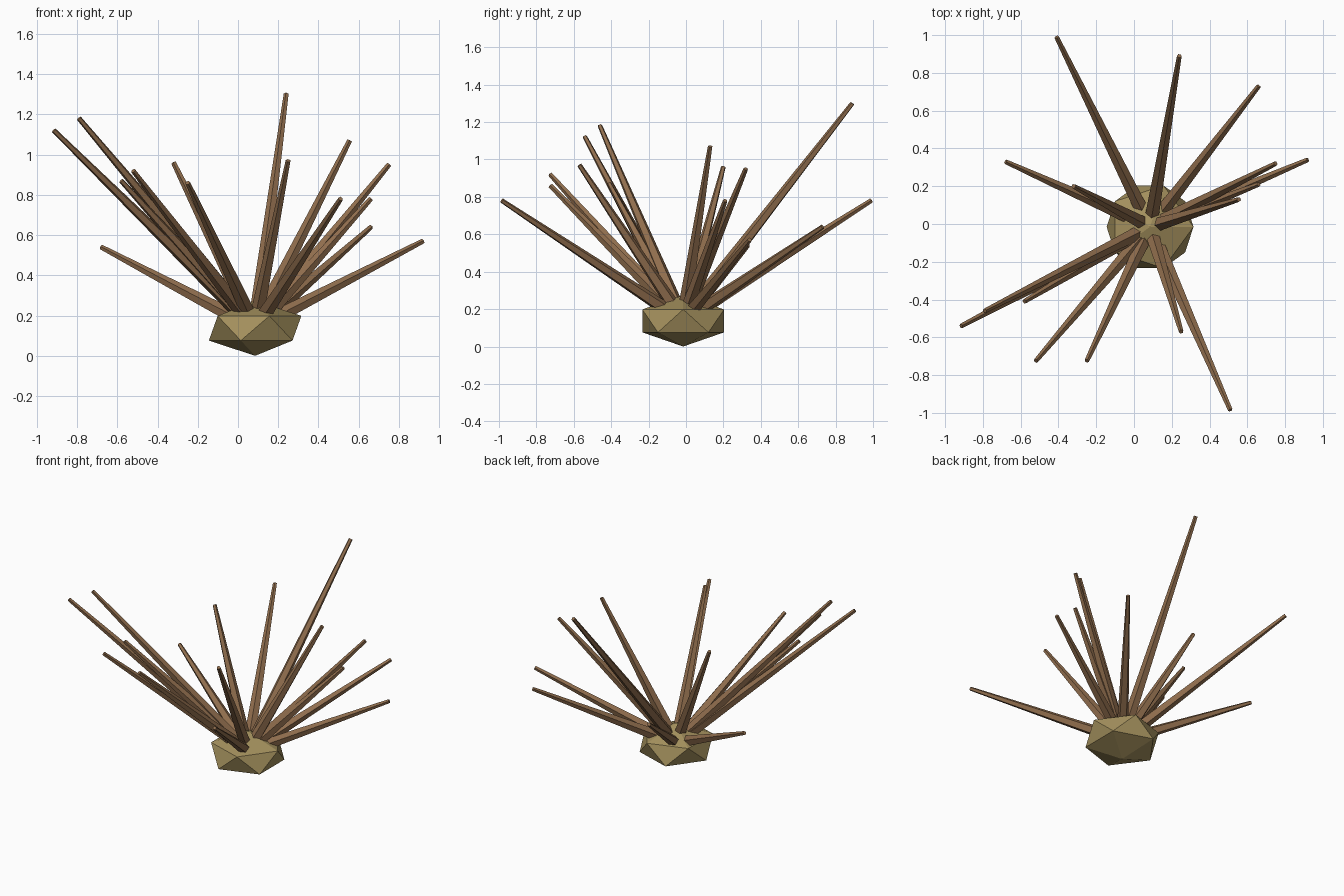
import bpy, bmesh
from mathutils import Vector, Matrix

cube = bpy.data.objects.get("Cube")
if cube:
    bpy.data.objects.remove(cube)


def material(name, colour):
    m = bpy.data.materials.new(name)
    m.use_nodes = True
    m.diffuse_color = colour
    m.node_tree.nodes["Principled BSDF"].inputs["Base Color"].default_value = colour
    return m


def add_object(name, bm, mat):
    mesh = bpy.data.meshes.new(name)
    bm.to_mesh(mesh)
    bm.free()
    mesh.materials.append(mat)
    obj = bpy.data.objects.new(name, mesh)
    bpy.context.collection.objects.link(obj)
    return obj


bark = material("brown bark", (0.28, 0.155, 0.075, 1))
root = material("dry olive root", (0.37, 0.28, 0.11, 1))
CENTRE = Vector((0.085, -0.015, 0.137))

# Squashed faceted root ball
bm = bmesh.new()
bmesh.ops.create_icosphere(bm, subdivisions=1, radius=1)
bmesh.ops.transform(bm, matrix=Matrix.Translation(CENTRE) @ Matrix.Diagonal((0.257, 0.257, 0.137, 1)), verts=bm.verts)
add_object("root_ball", bm, root)


# Tapered five-sided twig from the middle of the root ball to its tip
def twig(name, tip):
    axis = Vector(tip) - CENTRE
    turn = axis.to_track_quat("Z", "Y").to_matrix().to_4x4()
    bm = bmesh.new()
    bmesh.ops.create_cone(bm, cap_ends=True, segments=5, radius1=0.04, radius2=0.013, depth=axis.length,
                          matrix=Matrix.Translation(CENTRE + axis / 2) @ turn)
    add_object(name, bm, bark)


# Twig tips, going round from the front
tips = [
    (0.51, -0.985, 0.78), (0.25, -0.57, 0.97), (-0.25, -0.725, 0.86), (-0.52, -0.725, 0.92),
    (-0.58, -0.41, 0.87), (-0.79, -0.46, 1.18), (-0.915, -0.54, 1.12), (-0.68, 0.33, 0.54),
    (-0.32, 0.2, 0.96), (-0.41, 0.99, 0.78), (0.24, 0.89, 1.3), (0.66, 0.73, 0.64),
    (0.75, 0.32, 0.95), (0.92, 0.34, 0.57), (0.66, 0.21, 0.78), (0.555, 0.13, 1.07),
]
for i, tip in enumerate(tips):
    twig(f"twig_{i + 1}", tip)
